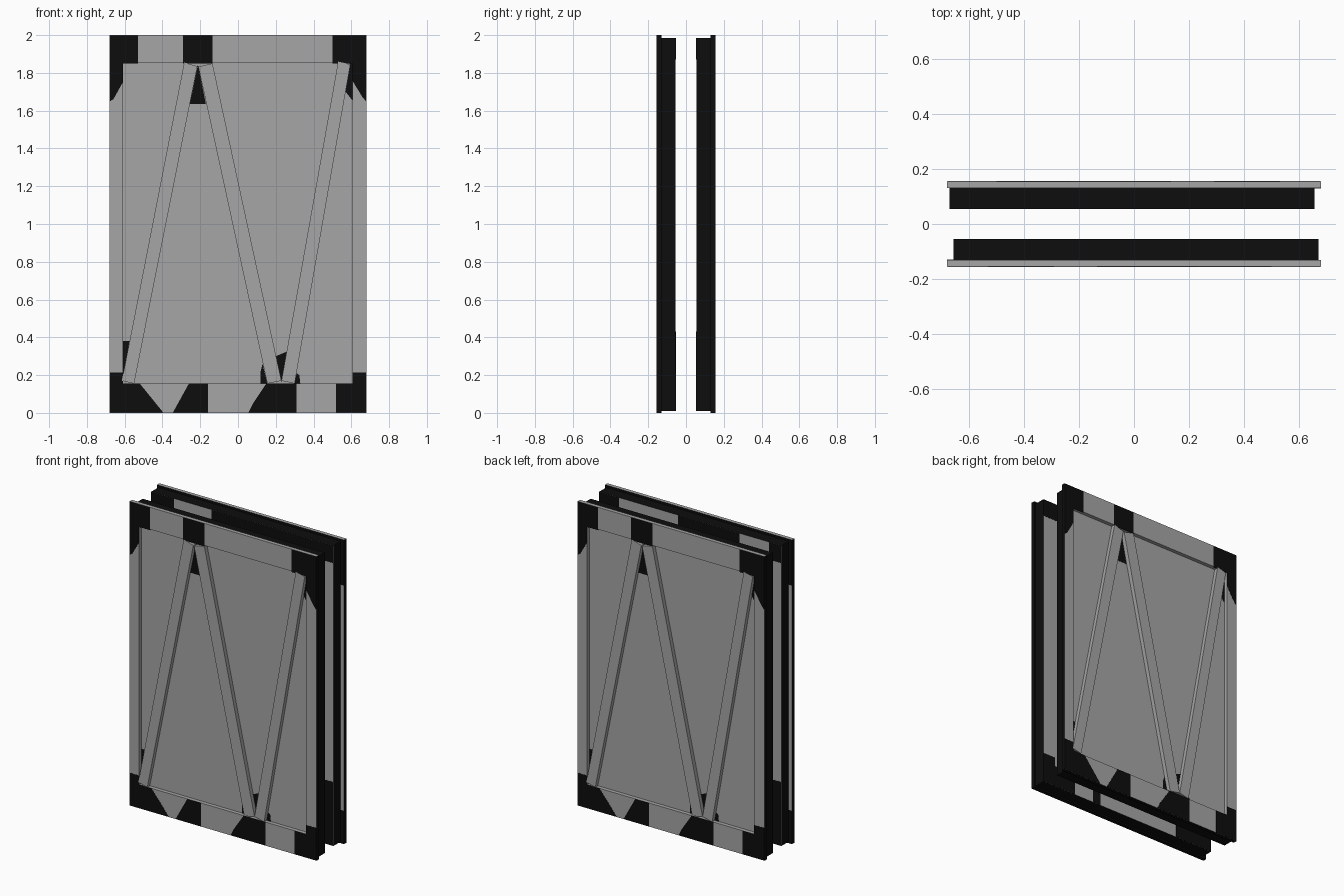
import bpy, bmesh
from mathutils import Vector

if "Cube" in bpy.data.objects:
    bpy.data.objects.remove(bpy.data.objects["Cube"])


def material(name, value):
    m = bpy.data.materials.new(name)
    m.diffuse_color = (value, value, value, 1)
    m.use_nodes = True
    m.node_tree.nodes["Principled BSDF"].inputs["Base Color"].default_value = m.diffuse_color
    return m


GREY = material("worn_grey", 0.38)
BLACK = material("soot_black", 0.004)


def prism(name, pts, y0, y1, s, rule=None, black=False):
    """Extrude an x-z outline from y0 to y1; s = -1 turns it half round z.
    rule(normal) -> True paints that face black."""
    bm = bmesh.new()
    a = [bm.verts.new((x, y0, z)) for x, z in pts]
    b = [bm.verts.new((x, y1, z)) for x, z in pts]
    n = len(pts)
    bm.faces.new(a)
    bm.faces.new(b[::-1])
    for i in range(n):
        j = (i + 1) % n
        bm.faces.new((a[i], b[i], b[j], a[j]))
    bmesh.ops.recalc_face_normals(bm, faces=bm.faces)
    for f in bm.faces:
        f.normal_update()
        f.material_index = int(black or bool(rule and rule(f.normal)))
    for v in bm.verts:
        v.co = Vector((v.co.x * s, v.co.y * s, v.co.z))
    me = bpy.data.meshes.new(name)
    bm.to_mesh(me)
    bm.free()
    me.materials.append(GREY)
    me.materials.append(BLACK)
    bpy.context.collection.objects.link(bpy.data.objects.new(name, me))


def rect(x0, x1, z0, z1):
    return [(x0, z0), (x1, z0), (x1, z1), (x0, z1)]


FRONT, BACK, INNER = -0.155, -0.13, -0.055

# Black soot marks on the frame
FRAME_MARKS = [
    rect(-.678, -.53, 1.85, 1.999), rect(-.29, -.135, 1.85, 1.999), rect(.50, .678, 1.85, 1.999),
    [(-.678, 1.85), (-.61, 1.85), (-.61, 1.75), (-.66, 1.66), (-.678, 1.65)],
    [(.605, 1.85), (.678, 1.85), (.678, 1.65), (.66, 1.67), (.605, 1.76)],
    rect(-.678, -.61, .155, .215), rect(.605, .678, .155, .215),
    [(-.678, .001), (-.395, .001), (-.52, .155), (-.678, .155)],
    [(-.345, .001), (-.16, .001), (-.16, .155), (-.26, .155)],
    [(.055, .001), (.31, .001), (.31, .155), (.15, .155), (.08, .05)],
    rect(.52, .678, .001, .155),
]
# Black soot marks on the recessed board
BOARD_MARKS = [
    [(-.212, 1.845), (-.17, 1.635), (-.255, 1.635)],
    [(.23, .16), (.26, .325), (.2, .30)],
    [(.12, .155), (.155, .155), (.13, .26), (.12, .22)],
    [(.30, .155), (.33, .155), (.325, .2), (.31, .21)],
    [(-.61, .155), (-.575, .38), (-.61, .38)],
    [(.605, 1.855), (.59, 1.85), (.57, 1.70), (.605, 1.655)],
]
# Diagonal braces forming a zigzag
BRACES = [
    [(-.615, .17), (-.55, .155), (-.215, 1.835), (-.285, 1.855)],
    [(.155, .155), (.23, .17), (-.135, 1.85), (-.21, 1.833)],
    [(.23, .17), (.30, .155), (.595, 1.845), (.53, 1.86)],
]
# Stretches of the inner face that stay grey along the top, per panel
TOP_DARK = {
    1: [(-.654, -.565), (-.35, .095), (.525, .669)],
    -1: [(-.654, .23), (.505, .669)],
}

for side, s in (("front", 1), ("back", -1)):
    # Thick board behind the frame, dark round the edge
    prism(side + "_board", rect(-.655, .67, .01, 1.985), BACK, INNER, s,
          lambda n: abs(n.y) < .5)

    # Frame of two rails and two stiles, dark outside and behind
    prism(side + "_top_rail", rect(-.61, .605, 1.855, 2), FRONT, BACK, s,
          lambda n: n.y > .5)
    prism(side + "_bottom_rail", rect(-.61, .605, 0, .155), FRONT, BACK, s,
          lambda n: n.y > .5 or n.z < -.5)
    prism(side + "_left_stile", rect(-.68, -.61, 0, 2), FRONT, BACK, s,
          lambda n: n.y > .5 or n.x < -.5 or n.z < -.5)
    prism(side + "_right_stile", rect(.605, .68, 0, 2), FRONT, BACK, s,
          lambda n: n.y > .5 or n.x > .5 or n.z < -.5)

    # Braces stand slightly proud of the frame
    for i, pts in enumerate(BRACES):
        prism(f"{side}_brace_{i + 1}", pts, FRONT - .002, BACK, s)

    # Thin plates for the soot marks
    for i, pts in enumerate(FRAME_MARKS):
        prism(f"{side}_frame_mark_{i + 1}", pts, FRONT - .001, FRONT + .001, s, black=True)
    for i, pts in enumerate(BOARD_MARKS):
        prism(f"{side}_board_mark_{i + 1}", pts, BACK - .001, BACK + .001, s, black=True)

    # Soot on the inner face: top band, bottom band and side ends
    inner = [rect(a, b, 1.87, 1.984) for a, b in TOP_DARK[s]]
    inner += [rect(a, b, .011, .15) for a, b in ((-.654, -.38), (.22, .28), (.42, .669))]
    inner += [rect(-.654, -.56, .15, .43), rect(.58, .669, .15, .21)]
    for i, pts in enumerate(inner):
        prism(f"{side}_inner_mark_{i + 1}", pts, INNER - .001, INNER + .001, s, black=True)

    # Clean strip behind the overhanging stile
    prism(side + "_rim_strip", rect(-.679, -.655, .22, 1.70), BACK - .001, BACK + .001, s)
